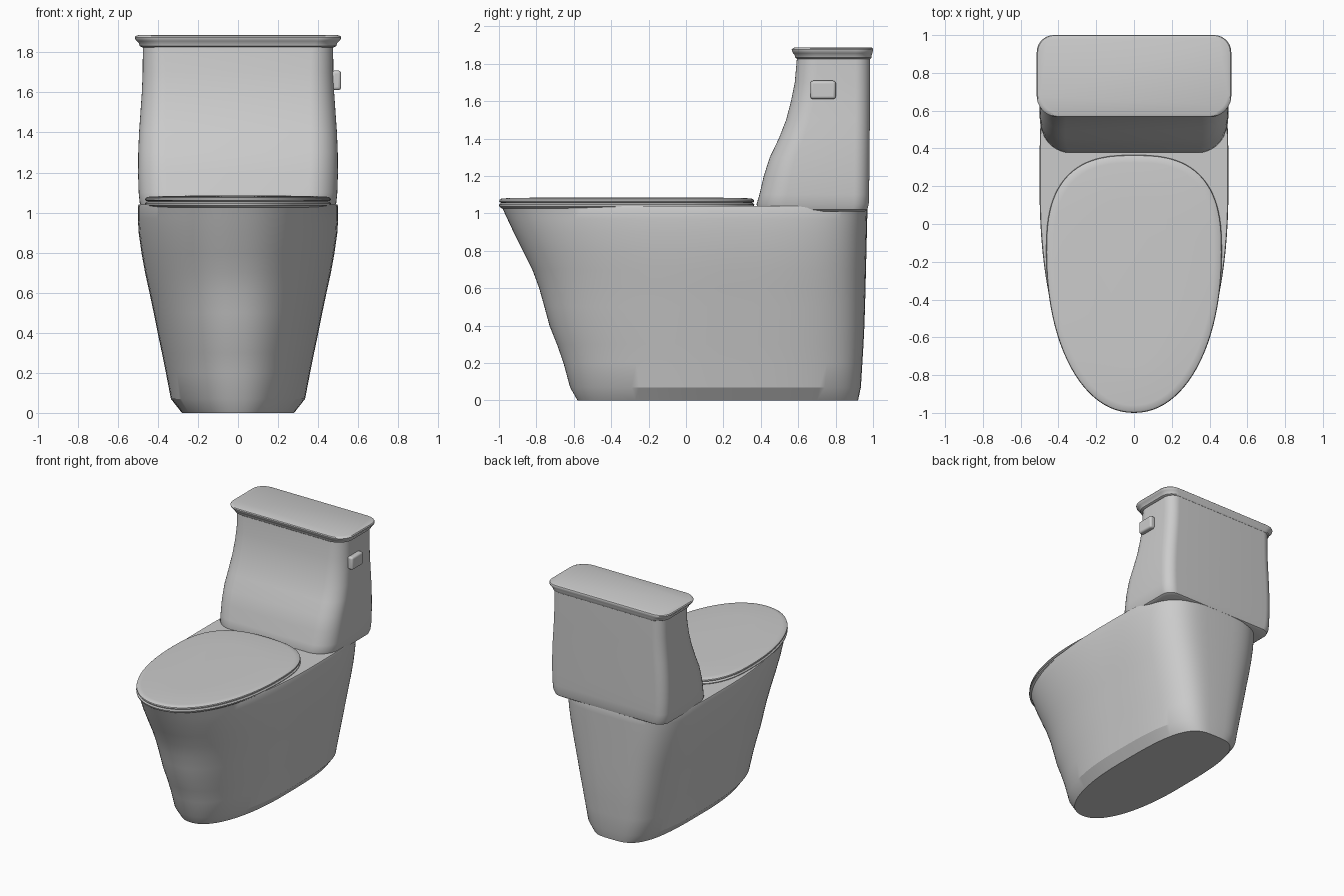
import bpy, bmesh, math

if "Cube" in bpy.data.objects:
    bpy.data.objects.remove(bpy.data.objects["Cube"])


def egg(z, hw, yf, yb, yc, nf, nb, n=96):
    """Superellipse ring with separate front and back halves."""
    pts = []
    for i in range(n):
        a = 2 * math.pi * i / n
        c, s = math.cos(a), math.sin(a)
        e = nb if s > 0 else nf
        length = yb - yc if s > 0 else yc - yf
        pts.append((hw * math.copysign(abs(c) ** (2 / e), c),
                    yc + length * math.copysign(abs(s) ** (2 / e), s), z))
    return pts


def rounded(z, hw, yf, yb, rf, rb, bow=0.0, k=10):
    """Rounded rectangle ring; the front edge may bow forward."""
    pts = []
    corners = [(hw - rb, yb - rb, rb, 0), (-hw + rb, yb - rb, rb, 90),
               (-hw + rf, yf + rf, rf, 180), (hw - rf, yf + rf, rf, 270)]
    for cx, cy, r, a0 in corners:
        for i in range(k + 1):
            a = math.radians(a0 + 90 * i / k)
            x, y = cx + r * math.cos(a), cy + r * math.sin(a)
            if a0 >= 180:
                y += bow * (x / hw) ** 2 * (yb - y) / (yb - yf)
            pts.append((x, y, z))
    return pts


def loft(name, rings, angle=35):
    bm = bmesh.new()
    loops = [[bm.verts.new(p) for p in ring] for ring in rings]
    n = len(loops[0])
    for lo, hi in zip(loops, loops[1:]):
        for i in range(n):
            j = (i + 1) % n
            bm.faces.new((lo[i], lo[j], hi[j], hi[i]))
    bm.faces.new(loops[0][::-1])
    bm.faces.new(loops[-1])
    bmesh.ops.recalc_face_normals(bm, faces=bm.faces)
    me = bpy.data.meshes.new(name)
    bm.to_mesh(me)
    bm.free()
    ob = bpy.data.objects.new(name, me)
    bpy.context.collection.objects.link(ob)
    bpy.ops.object.select_all(action='DESELECT')
    ob.select_set(True)
    bpy.context.view_layer.objects.active = ob
    bpy.ops.object.shade_smooth_by_angle(angle=math.radians(angle))
    return ob


# Skirted bowl body: z, half width, front y, back y
body = [(0, .28, -.58, .92), (.07, .335, -.62, .935), (.2, .36, -.655, .943),
        (.3, .38, -.69, .949), (.4, .401, -.73, .954), (.5, .421, -.757, .957),
        (.6, .442, -.785, .96), (.7, .464, -.822, .962), (.8, .482, -.872, .965),
        (.9, .496, -.922, .967), (.97, .5, -.955, .969), (1.03, .5, -.983, .97),
        (1.04, .496, -.98, .966)]
loft("bowl_body", [egg(z, w, f, b, .17 + .03 * z, 2.2, 3.4 + .5 * z)
                   for z, w, f, b in body], 25)

# Seat ring and closed cover: z, inset from the egg outline
def slab(name, rows):
    loft(name, [egg(z, .465 - d, -1 + d, .365 - d, -.15, 2.1, 2.7)
                for z, d in rows])

slab("seat", [(1.012, .05), (1.028, .012), (1.036, .002), (1.046, 0),
              (1.054, .008), (1.056, .02)])
slab("seat_cover", [(1.054, .02), (1.058, .006), (1.064, .001), (1.072, .003),
                    (1.078, .012), (1.081, .04), (1.085, .25)])

# Tank: z, half width, front y, back y
tank = [(1.01, .465, .385, .955), (1.02, .48, .375, .97), (1.05, .491, .37, .977),
        (1.1, .496, .385, .979), (1.2, .499, .408, .98), (1.3, .498, .44, .981),
        (1.4, .494, .488, .982), (1.5, .487, .527, .983), (1.6, .48, .553, .984),
        (1.7, .476, .573, .985), (1.84, .475, .585, .985)]
loft("tank", [rounded(z, w, f, b, .15 - .05 * (z - 1), .08, .015)
              for z, w, f, b in tank])

# Tank lid with a flared moulded edge: z, outset from the tank outline
lid = [(1.825, .003), (1.832, .016), (1.845, .02), (1.856, .03), (1.866, .038),
       (1.875, .04), (1.882, .035), (1.886, .022)]
loft("tank_lid", [rounded(z, .475 + d, .588 - .8 * d, .985 + .37 * d,
                          .11, .09, .015) for z, d in lid])

# Flush button on the right side of the tank
bpy.ops.mesh.primitive_cube_add(size=1, location=(.492, .733, 1.66))
button = bpy.context.object
button.name = "flush_button"
button.scale = (.046, .136, .098)
bpy.ops.object.transform_apply(location=False, rotation=False, scale=True)
bev = button.modifiers.new("round_edges", 'BEVEL')
bev.width = .015
bev.segments = 4
bpy.ops.object.shade_smooth_by_angle(angle=math.radians(40))
